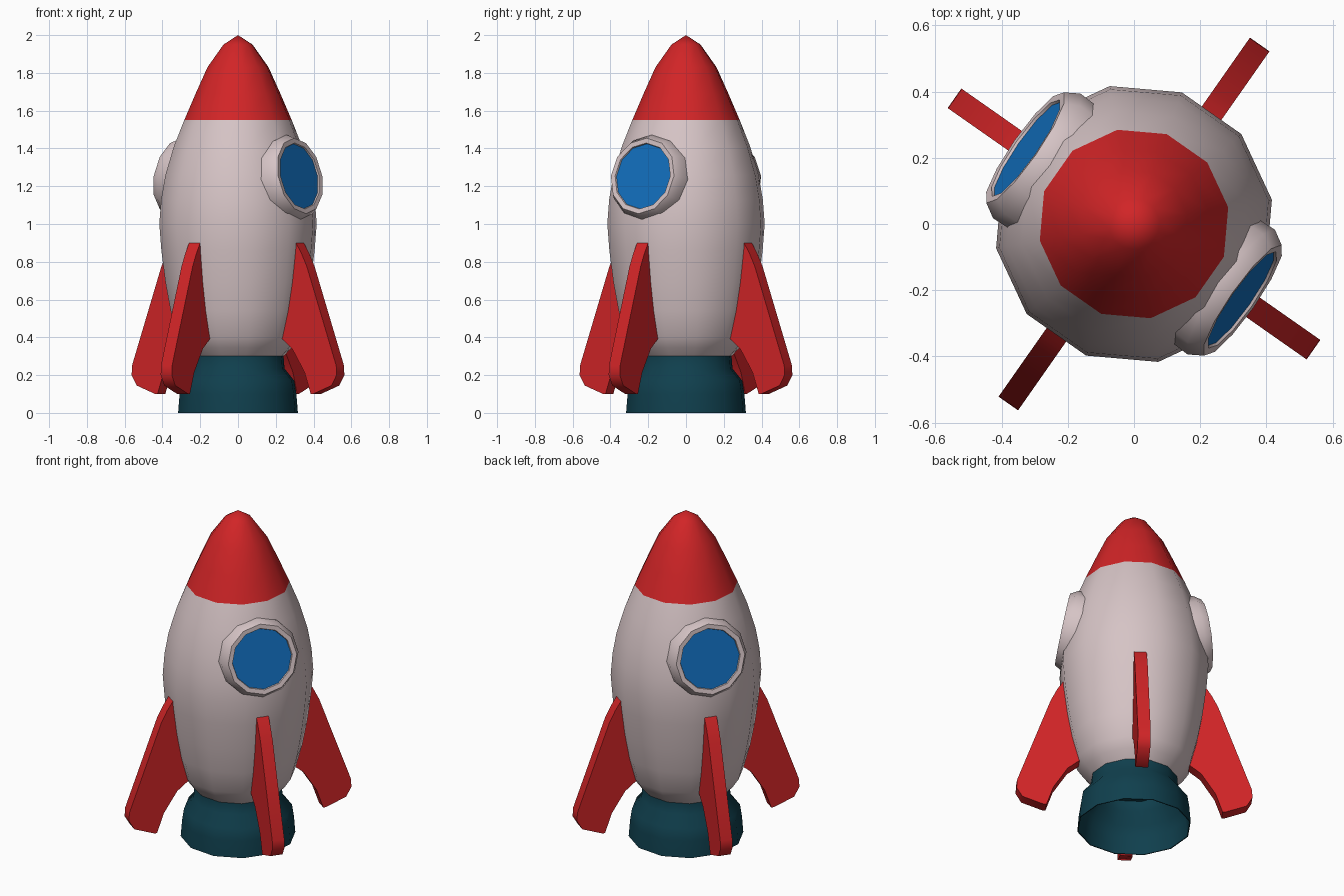
import bpy, bmesh, math
from mathutils import Matrix, Vector

if "Cube" in bpy.data.objects:
    bpy.data.objects.remove(bpy.data.objects["Cube"])

SIDES = 12
TURN = math.radians(10)      # whole rocket is turned slightly about z


def material(name, rgb):
    m = bpy.data.materials.new(name)
    m.diffuse_color = (*rgb, 1)
    m.use_nodes = True
    m.node_tree.nodes["Principled BSDF"].inputs["Base Color"].default_value = m.diffuse_color
    return m


WHITE = material("hull_white", (0.67, 0.55, 0.56))
RED = material("bright_red", (0.64, 0.018, 0.02))
TEAL = material("dark_teal", (0.005, 0.05, 0.075))
BLUE = material("glass_blue", (0.006, 0.16, 0.52))


def finish(name, bm, mats, angle=40):
    bmesh.ops.recalc_face_normals(bm, faces=bm.faces[:])
    me = bpy.data.meshes.new(name)
    bm.to_mesh(me)
    bm.free()
    for m in mats:
        me.materials.append(m)
    ob = bpy.data.objects.new(name, me)
    bpy.context.collection.objects.link(ob)
    bpy.ops.object.select_all(action='DESELECT')
    ob.select_set(True)
    bpy.context.view_layer.objects.active = ob
    bpy.ops.object.shade_smooth_by_angle(angle=math.radians(angle))
    return ob


def lathe(profile, start=0.0):
    """Revolve (radius, z) points around z; radius 0 makes a pole."""
    bm = bmesh.new()
    rings = []
    for r, z in profile:
        if r == 0:
            rings.append([bm.verts.new((0, 0, z))] * SIDES)
        else:
            rings.append([bm.verts.new((r * math.cos(start + math.tau * i / SIDES),
                                        r * math.sin(start + math.tau * i / SIDES), z))
                          for i in range(SIDES)])
    for a, b in zip(rings, rings[1:]):
        for i in range(SIDES):
            j = (i + 1) % SIDES
            quad = list(dict.fromkeys((a[i], a[j], b[j], b[i])))
            bm.faces.new(quad)
    return bm


# Hull with red nose, coloured by height
bm = lathe([(0, 0.3), (0.245, 0.3), (0.287, 0.345), (0.324, 0.4), (0.362, 0.54),
            (0.39, 0.69), (0.412, 0.86), (0.423, 1.0), (0.413, 1.13), (0.39, 1.26),
            (0.345, 1.41), (0.289, 1.55), (0.228, 1.69), (0.164, 1.83),
            (0.078, 1.95), (0, 2.0)], TURN)
for f in bm.faces:
    f.material_index = int(f.calc_center_median().z > 1.55)
finish("hull", bm, [WHITE, RED])

# Hollow flared engine nozzle
bm = lathe([(0.245, 0.3), (0.25, 0.235), (0.303, 0.17), (0.314, 0.1), (0.322, 0),
            (0.316, 0), (0.307, 0.1), (0.294, 0.17), (0.24, 0.235), (0.235, 0.297),
            (0, 0.297)], TURN)
finish("engine_nozzle", bm, [TEAL])

# Four fins: side outline (distance from axis, z) given thickness
outline = [(0.35, 0.9), (0.40, 0.9), (0.435, 0.845), (0.47, 0.775), (0.66, 0.25),
           (0.662, 0.2), (0.63, 0.145), (0.51, 0.1), (0.495, 0.1), (0.455, 0.215),
           (0.375, 0.34), (0.30, 0.4), (0.26, 0.42)]
for k in range(4):
    bm = bmesh.new()
    face = bm.faces.new([bm.verts.new((r, -0.036, z)) for r, z in outline])
    ext = bmesh.ops.extrude_face_region(bm, geom=[face])
    bmesh.ops.translate(bm, vec=(0, 0.072, 0),
                        verts=[v for v in ext["geom"] if isinstance(v, bmesh.types.BMVert)])
    bm.transform(Matrix.Rotation(TURN + math.radians(45 + 90 * k), 4, 'Z'))
    finish(f"fin_{k + 1}", bm, [RED])

# Two round windows, tilted to follow the hull
tilt = math.radians(11)
for label, deg in (("front", 325), ("back", 145)):
    bm = lathe([(0.226, -0.13), (0.23, -0.03), (0.204, 0.014), (0.178, 0.012),
                (0.175, 0.004), (0, 0.004)])
    for f in bm.faces:
        f.material_index = int(len(f.verts) == 3)
    place = (Matrix.Rotation(math.radians(deg), 4, 'Z')
             @ Matrix.Translation(Vector((0.388, 0, 1.252)))
             @ Matrix.Rotation(math.pi / 2 - tilt, 4, 'Y'))
    bm.transform(place)
    finish(f"{label}_window", bm, [WHITE, BLUE])
